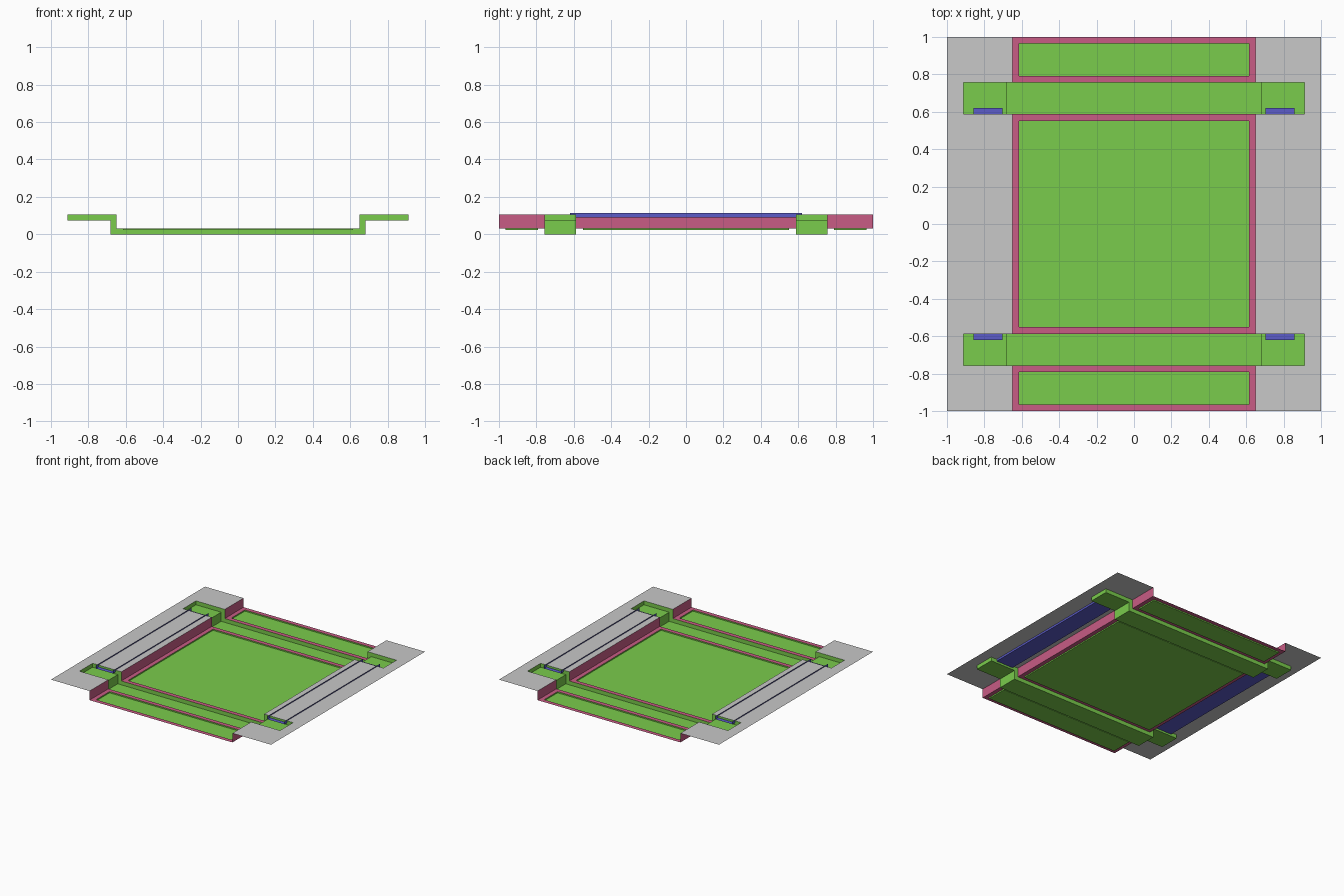
import bpy
import bmesh

cube = bpy.data.objects.get("Cube")
if cube:
    bpy.data.objects.remove(cube, do_unlink=True)


def material(name, rgb):
    m = bpy.data.materials.new(name)
    m.use_nodes = True
    m.diffuse_color = (*rgb, 1)
    m.node_tree.nodes["Principled BSDF"].inputs["Base Color"].default_value = (*rgb, 1)
    return m


GREEN = material("green", (0.195, 0.604, 0.072))
PINK = material("pink", (0.578, 0.107, 0.235))
GRAY = material("light gray", (0.578, 0.578, 0.578))
BLUE = material("blue", (0.107, 0.107, 0.578))

# Shared levels and positions
TOP, FLOOR, PANEL, DEPTH = 0.107, 0.032, 0.022, 0.032
WALL_X, STEP_X, END_X = 0.649, 0.682, 0.911
CH_IN, CH_OUT = 0.587, 0.756
RIM = 0.035
BAYS = [(-1, -CH_OUT), (-CH_IN, CH_IN), (CH_OUT, 1)]


def finish(name, bm, mat):
    bmesh.ops.remove_doubles(bm, verts=bm.verts, dist=1e-5)
    mesh = bpy.data.meshes.new(name)
    bm.to_mesh(mesh)
    bm.free()
    mesh.materials.append(mat)
    ob = bpy.data.objects.new(name, mesh)
    bpy.context.collection.objects.link(ob)
    return ob


def face(bm, points, flip=False):
    f = bm.faces.new([bm.verts.new(p) for p in points])
    if flip:
        f.normal_flip()
    return f


def flat(bm, x0, x1, y0, y1, z):
    return face(bm, [(x0, y0, z), (x1, y0, z), (x1, y1, z), (x0, y1, z)])


def upright(bm, x, y0, y1, z0, z1, flip):
    return face(bm, [(x, y0, z0), (x, y1, z0), (x, y1, z1), (x, y0, z1)], flip)


# Floor bays: rimmed sheets with recessed panels, and the bay side walls
for label, (y0, y1) in zip(("front", "middle", "back"), BAYS):
    px, p0, p1 = WALL_X - RIM, y0 + RIM, y1 - RIM
    bm = bmesh.new()
    for s in (-1, 1):
        upright(bm, s * WALL_X, y0, y1, FLOOR, TOP, s > 0)
        a, b = sorted((s * px, s * WALL_X))
        flat(bm, a, b, p0, p1, FLOOR)
    flat(bm, -WALL_X, WALL_X, y0, p0, FLOOR)
    flat(bm, -WALL_X, WALL_X, p1, y1, FLOOR)
    finish(label + "_bay_rim", bm, PINK)

    bm = bmesh.new()
    flat(bm, -px, px, p0, p1, PANEL)
    for s, y in ((-1, p0), (1, p1)):
        upright(bm, s * px, p0, p1, PANEL, FLOOR, s > 0)
        face(bm, [(-px, y, PANEL), (px, y, PANEL), (px, y, FLOOR), (-px, y, FLOOR)], s < 0)
    finish(label + "_bay_panel", bm, GREEN)

# Cross channels: open troughs that follow the stepped section
lower = [(END_X, TOP), (END_X, TOP - DEPTH), (STEP_X, TOP - DEPTH), (STEP_X, 0)]
upper = [(WALL_X, FLOOR), (WALL_X, TOP)]
trough = lower + [(-x, z) for x, z in reversed(lower)]
outline = trough + [(-x, z) for x, z in reversed(upper)] + upper
for label, s in (("front", -1), ("back", 1)):
    y0, y1 = sorted((s * CH_IN, s * CH_OUT))
    bm = bmesh.new()
    for (xa, za), (xb, zb) in zip(trough, trough[1:]):
        face(bm, [(xa, y0, za), (xa, y1, za), (xb, y1, zb), (xb, y0, zb)])
    for y in (y0, y1):
        face(bm, [(x, y, z) for x, z in outline], y == y1)
    finish(label + "_cross_channel", bm, GREEN)

# Side flanges with notches for the channels, and the rails beneath them
for label, s in (("right", -1), ("left", 1)):
    bm = bmesh.new()
    a, b = sorted((s * WALL_X, s * END_X))
    for y0, y1 in BAYS:
        flat(bm, a, b, y0, y1, TOP)
    a, b = sorted((s * END_X, s))
    for y0, y1 in zip((-1, -CH_OUT, -CH_IN, CH_IN, CH_OUT), (-CH_OUT, -CH_IN, CH_IN, CH_OUT, 1)):
        flat(bm, a, b, y0, y1, TOP)
    finish(label + "_flange", bm, GRAY)

    bm = bmesh.new()
    a, b = sorted((s * 0.702, s * 0.857))
    flat(bm, a, b, -0.62, 0.62, 0.091)
    upright(bm, a, -0.62, 0.62, 0.091, 0.115, False)
    upright(bm, b, -0.62, 0.62, 0.091, 0.115, True)
    finish(label + "_rail", bm, BLUE)
